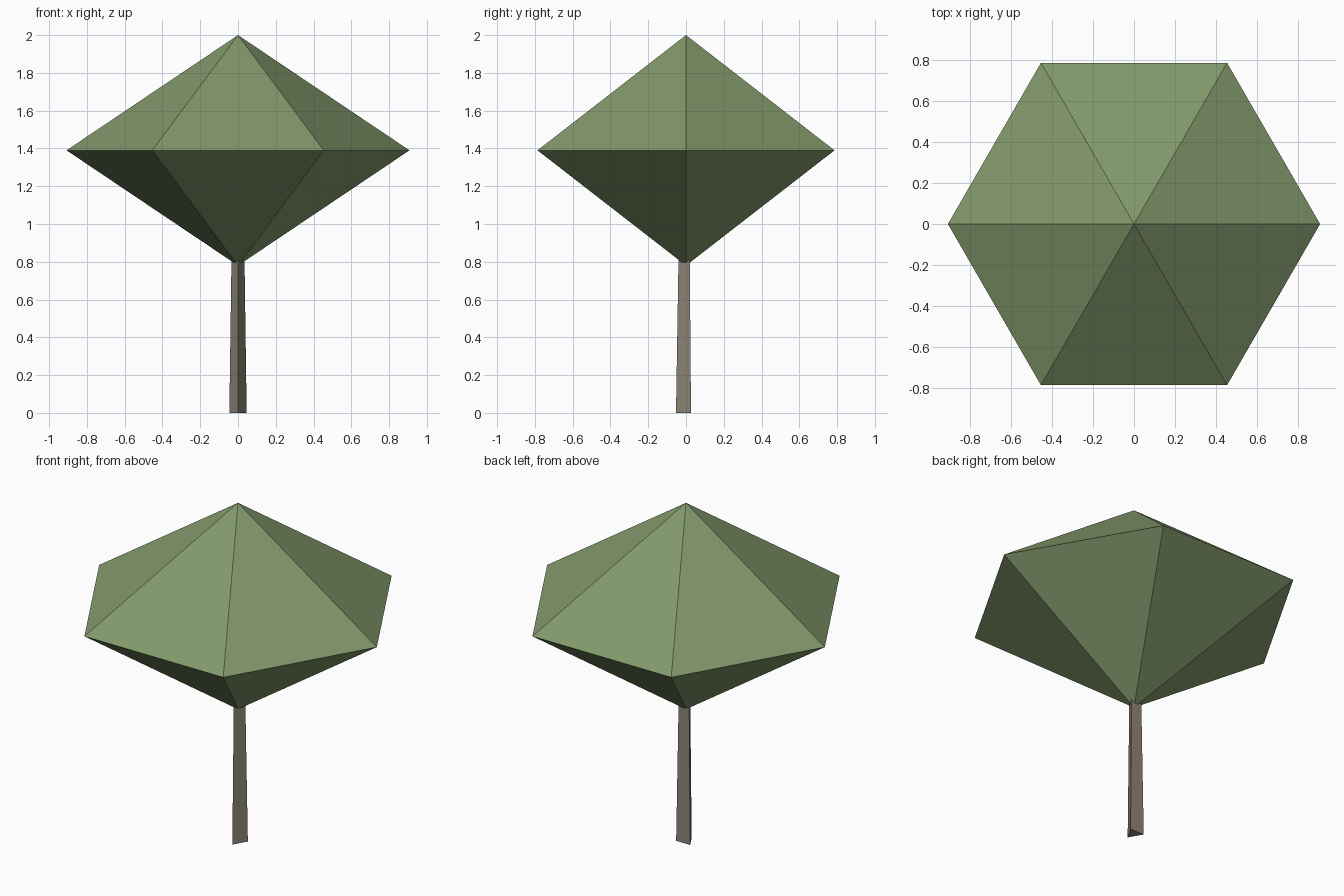
import bpy, math

if "Cube" in bpy.data.objects:
    bpy.data.objects.remove(bpy.data.objects["Cube"])


def material(name, srgb):
    mat = bpy.data.materials.new(name)
    mat.diffuse_color = [((c + 0.055) / 1.055) ** 2.4 for c in srgb] + [1.0]
    mat.use_nodes = True
    mat.node_tree.nodes["Principled BSDF"].inputs["Base Color"].default_value = mat.diffuse_color
    return mat


def ring(sides, radius, z, start):
    """Corner points of a regular polygon at height z."""
    angles = [start + 2 * math.pi * i / sides for i in range(sides)]
    return [(radius * math.cos(a), radius * math.sin(a), z) for a in angles]


def add_part(name, verts, faces, mat):
    mesh = bpy.data.meshes.new(name)
    mesh.from_pydata(verts, [], faces)
    mesh.materials.append(mat)
    mesh.update()
    obj = bpy.data.objects.new(name, mesh)
    bpy.context.collection.objects.link(obj)
    return obj


leaf_green = material("leaf green", (0.51, 0.60, 0.42))
bark_brown = material("bark grey brown", (0.56, 0.525, 0.47))

# Crown: six-sided double pyramid
n = 6
verts = ring(n, 0.908, 1.39, 0) + [(0, 0, 2.0), (0, 0, 0.78)]
faces = []
for i in range(n):
    j = (i + 1) % n
    faces += [(i, j, n), (j, i, n + 1)]
add_part("crown", verts, faces, leaf_green)

# Trunk: tapering three-sided prism with one edge to the front
n = 3
front = -math.pi / 2
verts = ring(n, 0.053, 0, front) + ring(n, 0.039, 0.86, front)
faces = [(2, 1, 0), (3, 4, 5)]
for i in range(n):
    j = (i + 1) % n
    faces.append((i, j, n + j, n + i))
add_part("trunk", verts, faces, bark_brown)
